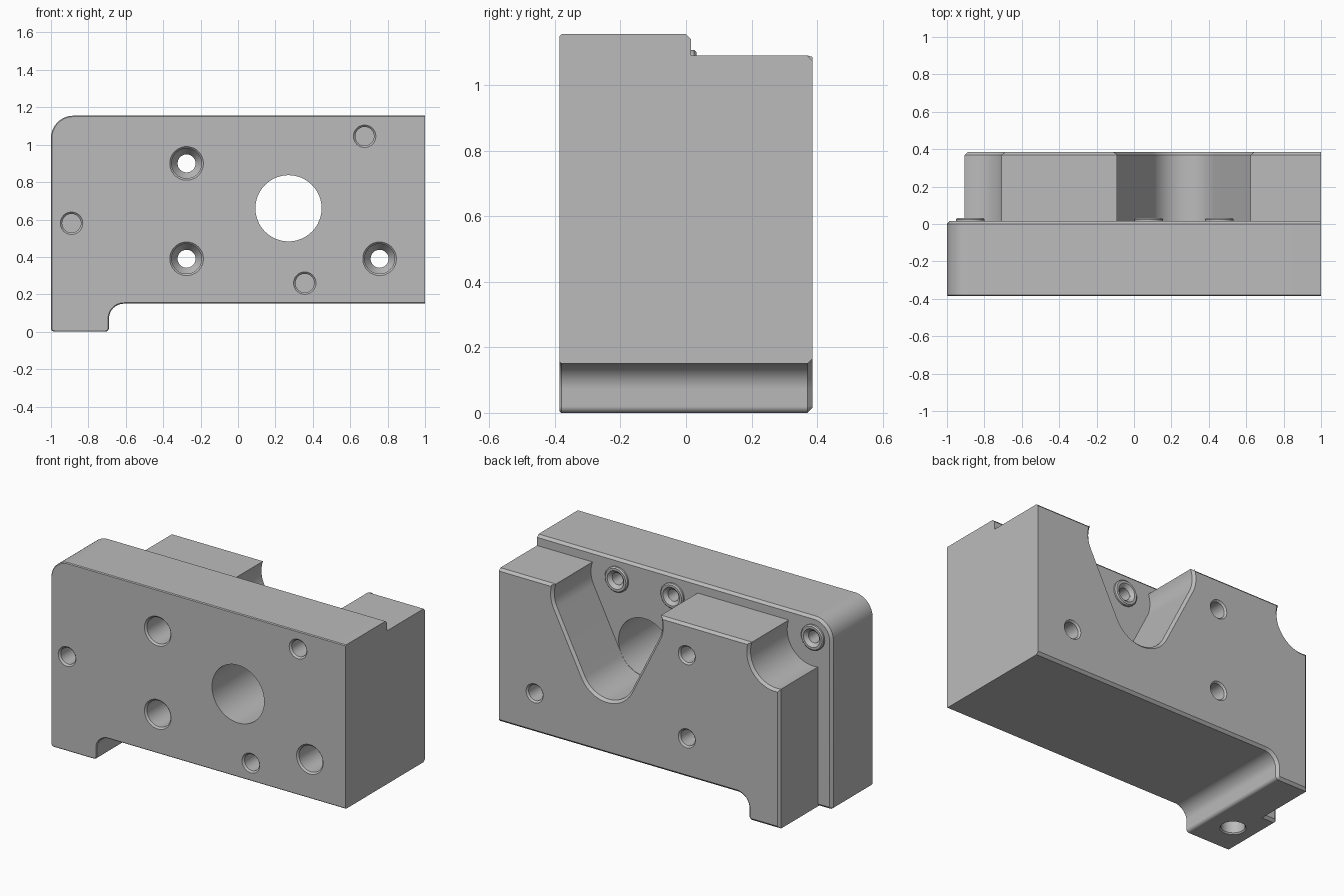
import bpy, bmesh
from math import cos, sin, radians, atan2, tan, degrees, asin, acos
from mathutils import Vector

if "Cube" in bpy.data.objects:
    bpy.data.objects.remove(bpy.data.objects["Cube"])

FRONT, STEP, BACK = -0.385, 0.015, 0.385
grey = bpy.data.materials.new("machined grey")
grey.use_nodes = True
grey.diffuse_color = (0.5, 0.5, 0.5, 1)
grey.node_tree.nodes["Principled BSDF"].inputs["Base Color"].default_value = (0.5, 0.5, 0.5, 1)


def make_object(name, bm):
    bmesh.ops.recalc_face_normals(bm, faces=bm.faces)
    mesh = bpy.data.meshes.new(name)
    bm.to_mesh(mesh)
    bm.free()
    mesh.materials.append(grey)
    ob = bpy.data.objects.new(name, mesh)
    bpy.context.collection.objects.link(ob)
    return ob


def arc(cx, cz, r, a0, a1, n=16):
    angles = [radians(a0 + (a1 - a0) * i / n) for i in range(n + 1)]
    return [(cx + r * cos(a), cz + r * sin(a)) for a in angles]


def fillet(prev, corner, nxt, r, n=8):
    """Round one profile corner with radius r."""
    p, c, q = Vector(prev), Vector(corner), Vector(nxt)
    u, v = (p - c).normalized(), (q - c).normalized()
    half = u.angle(v) / 2
    centre = c + (u + v).normalized() * r / sin(half)
    t0, t1 = c + u * r / tan(half) - centre, c + v * r / tan(half) - centre
    a0 = degrees(atan2(t0.y, t0.x))
    a1 = degrees(atan2(t1.y, t1.x))
    sweep = (a1 - a0 + 180) % 360 - 180
    return arc(centre.x, centre.y, r, a0, a0 + sweep, n)


def body(name, profile, y0, y1, bevel0, bevel1):
    """Extrude an x-z profile along y, chamfer its rims, then slice at x = 1."""
    bm = bmesh.new()
    cap = bm.faces.new([bm.verts.new((x, y0, z)) for x, z in profile])
    ext = bmesh.ops.extrude_face_region(bm, geom=[cap], use_keep_orig=True)
    moved = [g for g in ext["geom"] if isinstance(g, bmesh.types.BMVert)]
    bmesh.ops.translate(bm, verts=moved, vec=(0, y1 - y0, 0))
    bmesh.ops.recalc_face_normals(bm, faces=bm.faces)
    for y, size in ((y0, bevel0), (y1, bevel1)):
        if size:
            rim = [e for e in bm.edges if all(abs(v.co.y - y) < 1e-5 for v in e.verts)]
            bmesh.ops.bevel(bm, geom=rim, offset=size, segments=1, affect='EDGES',
                            clamp_overlap=False)
    bmesh.ops.bisect_plane(bm, geom=bm.verts[:] + bm.edges[:] + bm.faces[:],
                           plane_co=(1, 0, 0), plane_no=(1, 0, 0), clear_outer=True)
    bmesh.ops.holes_fill(bm, edges=[e for e in bm.edges if e.is_boundary], sides=0)
    return make_object(name, bm)


def lathe(name, a, b, profile, upright=False, n=48):
    """Turn (radius, depth) pairs about a y axis at x=a, z=b, or a z axis at x=a, y=b."""
    bm = bmesh.new()
    rings = []
    for r, d in profile:
        ring = [(px, py, d) if upright else (px, d, py) for px, py in arc(a, b, r, 0, 360, n)[:-1]]
        rings.append([bm.verts.new(co) for co in ring])
    for lo, hi in zip(rings, rings[1:]):
        for i in range(n):
            j = (i + 1) % n
            bm.faces.new((lo[i], lo[j], hi[j], hi[i]))
    bm.faces.new(rings[0])
    bm.faces.new(rings[-1])
    return make_object(name, bm)


def cut(targets, cutter):
    for ob in targets:
        mod = ob.modifiers.new("cut", 'BOOLEAN')
        mod.operation, mod.solver, mod.object = 'DIFFERENCE', 'EXACT', cutter
        bpy.context.view_layer.objects.active = ob
        bpy.ops.object.modifier_apply(modifier=mod.name)
    bpy.data.objects.remove(cutter)


# Foot underside, shared by both bodies: foot corner, hollow fillet, long base
foot = (fillet((-0.9, 0), (-0.69, 0), (-0.69, 0.15), 0.02)
        + fillet((-0.69, 0), (-0.69, 0.15), (1.2, 0.15), 0.08, 12) + [(1.2, 0.15)])

# Front plate
TOP = 1.155
plate_profile = (foot + [(1.2, TOP)]
                 + fillet((1, TOP), (-1, TOP), (-1, 0), 0.12, 16)
                 + fillet((-1, 1), (-1, 0), (0, 0), 0.02))
plate = body("front_plate", plate_profile, FRONT, STEP, 0.005, 0.015)

# Rear block with a rounded V notch and a scooped corner, all clearing the bosses
LEDGE, BOSS_Z, CLEAR = 1.09, 1.03, 0.178
BOSS_X = (-0.875, 0.078, 0.456)
BORE_X, BORE_Z = 0.267, 0.66
top_angle = degrees(asin((LEDGE - BOSS_Z) / CLEAR))
slope = degrees(atan2(BOSS_X[2] - BORE_X, BOSS_Z - BORE_Z))
side = degrees(acos((-0.905 - BOSS_X[0]) / CLEAR))
block_profile = (foot + [(1.2, LEDGE)]
                 + arc(BOSS_X[2], BOSS_Z, CLEAR, top_angle, -slope)
                 + arc(BORE_X, BORE_Z, 0.18, -slope, slope - 180, 32)
                 + arc(BOSS_X[1], BOSS_Z, CLEAR, 180 + slope, 180 - top_angle)
                 + arc(BOSS_X[0], BOSS_Z, CLEAR, top_angle, -side, 24)
                 + [(-0.905, 0)])
block = body("rear_block", block_profile, -0.02, BACK, 0, 0.015)
parts = [plate, block]

# Large round bore
cut([plate], lathe("bore_cutter", 0.27, BORE_Z, [(0.177, -0.5), (0.177, 0.1)], n=64))

# Counterbored bolt holes running right through
for x, z in ((-0.275, 0.9), (-0.275, 0.39), (0.757, 0.39)):
    cut([plate, block], lathe("bolt_cutter", x, z, [
        (0.1, FRONT - 0.01), (0.08, FRONT + 0.01), (0.08, -0.05), (0.048, 0),
        (0.048, BACK - 0.01), (0.068, BACK + 0.01)]))

# Blind dowel holes in the front
for x, z in ((0.677, 1.045), (-0.89, 0.58), (0.357, 0.26)):
    cut([plate], lathe("dowel_cutter", x, z, [
        (0.07, FRONT - 0.01), (0.05, FRONT + 0.01), (0.05, FRONT + 0.2)]))

# Threaded bosses behind the plate
for i, x in enumerate(BOSS_X):
    boss = lathe("boss_%d" % (i + 1), x, BOSS_Z, [(0.077, 0), (0.077, 0.025), (0.07, 0.032)])
    cut([plate, boss], lathe("boss_cutter", x, BOSS_Z, [
        (0.036, -0.2), (0.036, 0.012), (0.062, 0.038)]))
    parts.append(boss)

# Blind hole under the foot
cut([plate], lathe("foot_cutter", -0.856, -0.186, [
    (0.08, -0.01), (0.065, 0.008), (0.065, 0.3)], upright=True))

# Smooth curves, keep machined edges crisp
bpy.ops.object.select_all(action='DESELECT')
for ob in parts:
    ob.select_set(True)
bpy.context.view_layer.objects.active = plate
bpy.ops.object.shade_smooth_by_angle(angle=radians(30))
